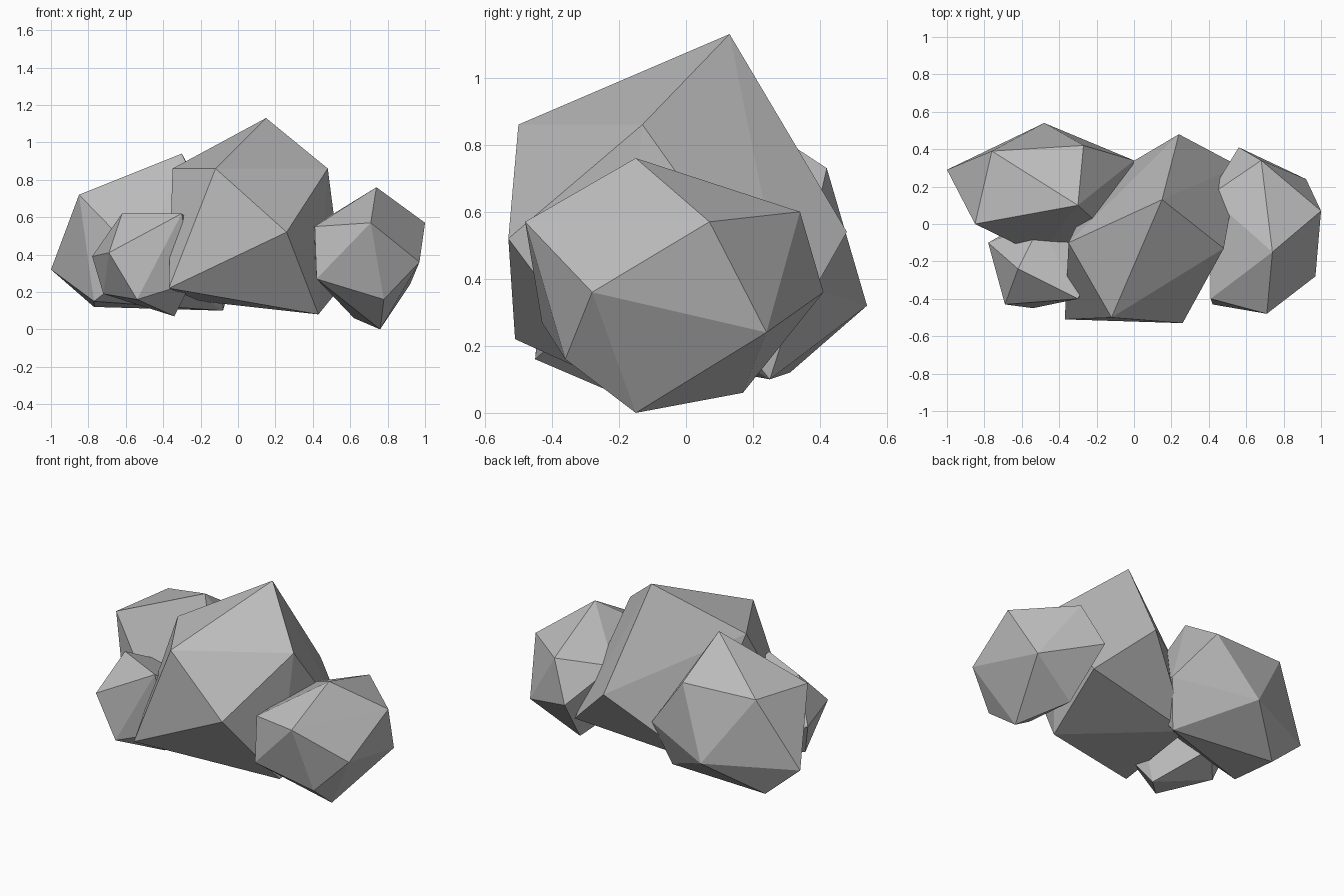
import bpy
import bmesh
from mathutils import Vector

# Remove the default cube only
default_cube = bpy.data.objects.get("Cube")
if default_cube:
    bpy.data.objects.remove(default_cube, do_unlink=True)


def make_material(name, grey):
    """Plain matte stone colour."""
    material = bpy.data.materials.new(name)
    material.use_nodes = True
    colour = (grey, grey, grey, 1)
    material.diffuse_color = colour
    shader = material.node_tree.nodes["Principled BSDF"]
    shader.inputs["Base Color"].default_value = colour
    shader.inputs["Roughness"].default_value = 0.9
    return material


stone = make_material("stone_grey", 0.5)


def make_rock(name, corners):
    """Faceted boulder: the convex hull of its corner points, in hundredths."""
    mesh = bpy.data.meshes.new(name)
    bm = bmesh.new()
    for corner in corners:
        bm.verts.new(Vector(corner) / 100)
    hull = bmesh.ops.convex_hull(bm, input=bm.verts[:])
    # Drop any corner that ended up inside the hull
    buried = [v for v in bm.verts if not v.link_faces]
    bmesh.ops.delete(bm, geom=buried, context="VERTS")
    bmesh.ops.recalc_face_normals(bm, faces=bm.faces[:])
    for face in bm.faces:
        face.smooth = False
    bm.to_mesh(mesh)
    bm.free()
    mesh.materials.append(stone)
    rock = bpy.data.objects.new(name, mesh)
    bpy.context.scene.collection.objects.link(rock)
    return rock


# Large central boulder, peaked on top with an undercut base
make_rock("central_boulder", [
    (15, 13, 113), (-35, -10, 86), (-12, -50, 86), (48, -13, 86),
    (26, -53, 52), (24, 48, 54), (56, 31, 24),
    (43, -20, 8), (-37, -51, 22), (-20, 22, 15)])

# Rounded boulder at the +x end
make_rock("left_boulder", [
    (74, -15, 76), (71, -48, 57), (100, 7, 57), (68, 34, 60),
    (41, -40, 55), (40, 15, 55), (97, -28, 36), (56, 41, 36),
    (92, 24, 24), (42, -43, 27), (78, -36, 16), (62, 17, 6), (76, -15, 0)])

# Wide boulder at the back on the -x side
make_rock("back_boulder", [
    (-30, 10, 94), (-85, 0, 72), (-27, 42, 73), (-76, 39, 74),
    (0, 34, 38), (-10, -8, 50), (-50, -17, 36), (-48, 54, 32),
    (-100, 29, 32), (-77, 31, 12), (-77, -2, 15), (-8, 25, 10)])

# Small boulder tucked in front of it
make_rock("small_front_boulder", [
    (-62, -24, 62), (-30, -40, 62), (-50, 0, 50), (-20, -20, 50),
    (-78, -10, 39), (-69, -43, 41), (-72, -16, 19), (-54, -45, 16),
    (-34, -24, 7), (-25, -35, 25), (-55, 3, 25)])
